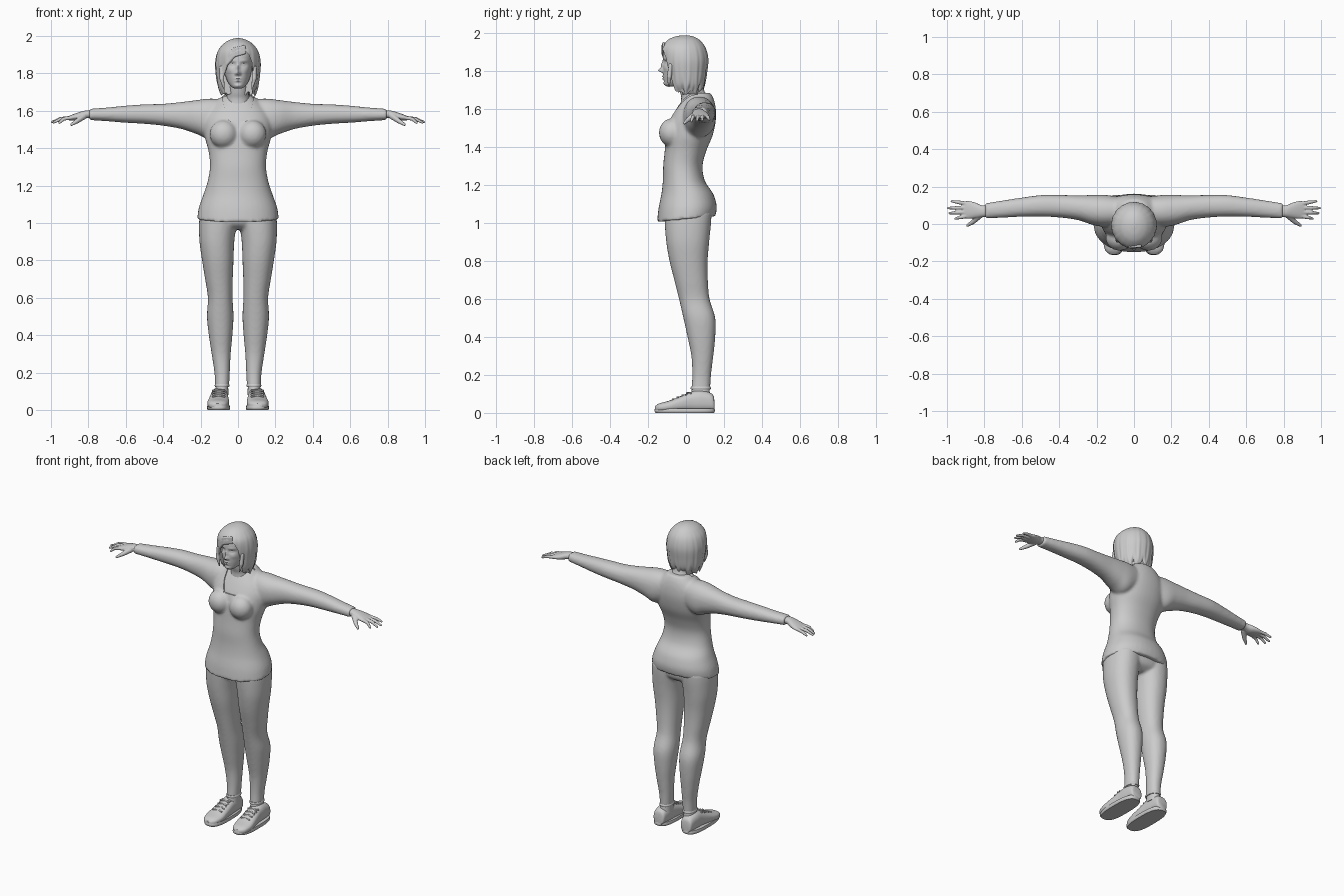
import bpy, bmesh, math
from mathutils import Vector, Matrix

if "Cube" in bpy.data.objects:
    bpy.data.objects.remove(bpy.data.objects["Cube"])

grey = bpy.data.materials.new("plain_grey")
grey.use_nodes = True
grey.diffuse_color = (0.6, 0.6, 0.6, 1)
grey.node_tree.nodes["Principled BSDF"].inputs["Base Color"].default_value = grey.diffuse_color


def spline(rows, steps):
    """Smoothly resample section rows (Catmull-Rom)."""
    pts = [rows[0]] + list(rows) + [rows[-1]]
    out = []
    for i in range(1, len(pts) - 2):
        for s in range(steps):
            t = s / steps
            out.append([b + t * (c - a + t * (2 * a - 5 * b + 4 * c - d + t * (3 * b - 3 * c + d - a))) / 2
                        for a, b, c, d in zip(*pts[i - 1:i + 3])])
    return out + [list(rows[-1])]


def loft(bm, axis, rows, power=2.2, n=40, steps=5, side=1):
    """Rows are (position, centre u, radius u, low v, high v)."""
    rings = []
    for pos, uc, ur, low, high in spline(rows, steps):
        ring = []
        for k in range(n):
            c, s = math.cos(math.tau * k / n), math.sin(math.tau * k / n)
            u = uc + ur * math.copysign(abs(c) ** (2 / power), c)
            v = (low + high) / 2 + (high - low) / 2 * math.copysign(abs(s) ** (2 / power), s)
            x, y, z = {0: (pos, u, v), 1: (u, pos, v), 2: (u, v, pos)}[axis]
            ring.append(bm.verts.new((x * side, y, z)))
        rings.append(ring)
    faces = [bm.faces.new(rings[0]), bm.faces.new(rings[-1])]
    for a, b in zip(rings, rings[1:]):
        faces += [bm.faces.new((a[k - 1], a[k], b[k], b[k - 1])) for k in range(n)]
    bmesh.ops.recalc_face_normals(bm, faces=faces)


def ball(bm, centre, size):
    m = Matrix.Translation(centre) @ Matrix.Diagonal((*size, 1))
    bmesh.ops.create_uvsphere(bm, u_segments=20, v_segments=12, radius=1, matrix=m)


def limb(bm, start, end, r1, r2):
    """Tapered rod with round ends."""
    a, b = Vector(start), Vector(end)
    turn = (b - a).to_track_quat("Z", "Y").to_matrix().to_4x4()
    bmesh.ops.create_cone(bm, cap_ends=True, segments=14, radius1=r1, radius2=r2,
                          depth=(b - a).length, matrix=Matrix.Translation((a + b) / 2) @ turn)
    ball(bm, a, (r1, r1, r1))
    ball(bm, b, (r2, r2, r2))


def prism(name, outline, front, back):
    """Hidden cutter: an outline in x and z pushed along y."""
    bm = bmesh.new()
    face = bm.faces.new([bm.verts.new((x, front, z)) for x, z in outline])
    new = bmesh.ops.extrude_face_region(bm, geom=[face])["geom"]
    for v in new:
        if isinstance(v, bmesh.types.BMVert):
            v.co.y = back
    bmesh.ops.recalc_face_normals(bm, faces=bm.faces)
    mesh = bpy.data.meshes.new(name)
    bm.to_mesh(mesh)
    obj = bpy.data.objects.new(name, mesh)
    obj.hide_render = True
    bpy.context.collection.objects.link(obj)
    return obj


def finish(name, bm, voxel=0, inset=0, cutter=None):
    """Fuse, cut and shade a part."""
    mesh = bpy.data.meshes.new(name)
    bm.to_mesh(mesh)
    bm.free()
    obj = bpy.data.objects.new(name, mesh)
    bpy.context.collection.objects.link(obj)
    if voxel:
        fuse = obj.modifiers.new("fuse", "REMESH")
        fuse.mode, fuse.voxel_size = "VOXEL", voxel
        soft = obj.modifiers.new("soften", "SMOOTH")
        soft.factor, soft.iterations = 0.5, 5
    if inset:
        shrink = obj.modifiers.new("shrink", "DISPLACE")
        shrink.strength, shrink.mid_level = -inset, 0
    if cutter:
        cut = obj.modifiers.new("cut", "BOOLEAN")
        cut.operation, cut.object, cut.solver = "DIFFERENCE", cutter, "EXACT"
    graph = bpy.context.evaluated_depsgraph_get()
    baked = bpy.data.meshes.new_from_object(obj.evaluated_get(graph))
    obj.modifiers.clear()
    obj.data = baked
    if cutter:
        bpy.data.objects.remove(cutter)
    baked.materials.clear()
    baked.materials.append(grey)
    baked.shade_smooth()
    baked.set_sharp_from_angle(angle=math.radians(50))
    return obj


# Shirt: torso, bust and sleeves fused, with a scooped neckline
torso = [(1.02, 0, .218, -.152, .155), (1.08, 0, .21, -.145, .162), (1.15, 0, .186, -.13, .145),
         (1.22, 0, .163, -.122, .1), (1.3, 0, .15, -.12, .087), (1.38, 0, .157, -.112, .107),
         (1.46, 0, .177, -.105, .14), (1.54, 0, .18, -.088, .157), (1.6, 0, .16, -.058, .157),
         (1.65, 0, .115, -.025, .147), (1.685, 0, .075, .0, .13)]
sleeve = [(.06, .07, .07, 1.5, 1.66), (.15, .07, .085, 1.45, 1.665), (.22, .075, .08, 1.475, 1.657),
          (.3, .087, .066, 1.502, 1.647), (.4, .095, .06, 1.52, 1.637), (.5, .097, .057, 1.53, 1.634),
          (.6, .09, .051, 1.536, 1.627), (.7, .08, .046, 1.544, 1.617), (.795, .07, .041, 1.55, 1.61)]
bm = bmesh.new()
loft(bm, 2, torso)
for side in (1, -1):
    loft(bm, 0, sleeve, side=side)
    ball(bm, (side * .077, -.075, 1.475), (.075, .068, .075))
for v in bm.verts:
    if v.co.z < 1.12:
        v.co.z += v.co.y * .1 * (1.12 - v.co.z) / .1
scoop = [(-.045, 1.545), (.045, 1.545), (.07, 1.6), (.092, 1.72), (-.092, 1.72), (-.07, 1.6)]
finish("shirt", bm, .009, cutter=prism("neckline_cutter", scoop, -.3, .06))

# Skin under the neckline, and the neck
bm = bmesh.new()
loft(bm, 2, torso[6:])
finish("upper_chest", bm, .009, inset=.006)
bm = bmesh.new()
loft(bm, 2, [(1.6, 0, .075, -.03, .12), (1.66, 0, .064, -.025, .115), (1.7, 0, .056, -.035, .095),
             (1.78, 0, .055, -.05, .08)])
finish("neck", bm)

# Trousers: legs and hips fused
leg = [(.12, .085, .037, .028, .127), (.2, .085, .041, .033, .132), (.3, .09, .051, .028, .144),
       (.4, .093, .063, .008, .154), (.5, .095, .071, -.014, .154), (.6, .095, .066, -.037, .124),
       (.7, .102, .074, -.062, .115), (.8, .108, .084, -.087, .114), (.9, .113, .093, -.104, .122),
       (1, .108, .1, -.112, .132), (1.06, .105, .098, -.112, .135)]
bm = bmesh.new()
loft(bm, 2, [(.965, 0, .1, -.06, .08), (1, 0, .19, -.1, .125), (1.08, 0, .2, -.11, .135)])
for side in (1, -1):
    loft(bm, 2, leg, side=side)
finish("trousers", bm, .009)

# Head: an egg-like loft with features pushed in and out of the front
bm = bmesh.new()
loft(bm, 2, [(1.718, 0, .018, -.1, -.06), (1.728, 0, .034, -.112, -.02), (1.75, 0, .053, -.116, .04),
             (1.79, 0, .068, -.12, .08), (1.84, 0, .075, -.12, .09), (1.9, 0, .075, -.118, .09),
             (1.95, 0, .05, -.08, .06), (1.965, 0, .02, -.04, .02)], n=112, steps=10)
features = [(0, 1.803, .011, .011, .024), (0, 1.83, .009, .02, .012), (0, 1.772, .016, .004, .007),
            (0, 1.759, .014, .005, .007), (0, 1.734, .018, .009, .005)]
for s in (1, -1):
    features += [(s * .031, 1.846, .017, .01, -.012), (s * .031, 1.845, .011, .005, .008),
                 (s * .034, 1.867, .02, .006, .004), (s * .012, 1.797, .006, .006, .006),
                 (s * .045, 1.815, .018, .015, .004)]
for v in bm.verts:
    if v.co.y < -.03:
        x, z = v.co.x, v.co.z
        v.co.y -= sum(push * math.exp(-((x - fx) / sx) ** 2 - ((z - fz) / sz) ** 2)
                      for fx, fz, sx, sz, push in features)
finish("head", bm)

# Hair: a grooved bob with an opening for the face
bm = bmesh.new()
loft(bm, 2, [(1.695, 0, .092, -.075, .08), (1.73, 0, .108, -.098, .1), (1.79, 0, .117, -.115, .11),
             (1.86, 0, .121, -.13, .117), (1.92, 0, .107, -.13, .104), (1.96, 0, .075, -.1, .075),
             (1.98, 0, .042, -.062, .042), (1.988, 0, .012, -.02, .01)], power=2, n=120, steps=6)
for v in bm.verts:
    angle, drop = math.atan2(v.co.x, v.co.y), (1.99 - v.co.z) / .3
    grow = 1 + .018 * drop * (math.sin(19 * angle) + math.sin(31 * angle + 1) / 2)
    v.co.x, v.co.y = v.co.x * grow, v.co.y * grow
    v.co.z += .012 * max(0, drop - .7) / .3 * (math.sin(11 * angle) + math.sin(19 * angle))
opening = [(-.066, 1.6), (.07, 1.6), (.08, 1.8), (.074, 1.86), (.058, 1.9), (.032, 1.925),
           (0, 1.92), (-.035, 1.905), (-.062, 1.87), (-.077, 1.8)]
finish("hair", bm, cutter=prism("face_cutter", opening, -.3, -.02))

# Swept fringe and loose front locks
bm = bmesh.new()
for i in range(4):
    low = .012 * i
    path = [(.035, -.118, 1.945 - low), (-.02, -.122, 1.93 - low), (-.06, -.106, 1.885 - low),
            (-.082, -.086, 1.82 - low)]
    for a, b, r in zip(path, path[1:], (.008, .009, .008)):
        limb(bm, a, b, r, r)
for side in (1, -1):
    limb(bm, (side * .088, -.08, 1.83), (side * .086, -.088, 1.77), .012, .013)
    limb(bm, (side * .086, -.088, 1.77), (side * .074, -.09, 1.715), .013, .004)
finish("fringe", bm, .004)

# Hands, shoes and ankles
fingers = [(.11, .98, .122, 1.545), (.088, 1, .085, 1.54), (.064, .992, .058, 1.537), (.042, .962, .028, 1.535)]
for side, label in ((1, "left"), (-1, "right")):
    bm = bmesh.new()
    loft(bm, 0, [(.76, .07, .03, 1.56, 1.6), (.81, .068, .031, 1.56, 1.602), (.85, .073, .042, 1.55, 1.592),
                 (.89, .076, .048, 1.548, 1.578), (.91, .076, .04, 1.55, 1.57)], side=side)
    for root, tip, y, z in fingers:
        mid = (side * (.9 + tip) / 2, (root + y) / 2, 1.557)
        limb(bm, (side * .895, root, 1.562), mid, .011, .01)
        limb(bm, mid, (side * (tip - .006), y, z), .01, .007)
    limb(bm, (side * .825, .045, 1.57), (side * .86, .012, 1.545), .017, .013)
    limb(bm, (side * .86, .012, 1.545), (side * .89, -.008, 1.526), .013, .008)
    finish(label + "_hand", bm, .004)

    bm = bmesh.new()
    loft(bm, 1, [(.15, .1, .028, .01, .06), (.138, .1, .04, .008, .1), (.08, .1, .046, .005, .118),
                 (.03, .1, .048, .005, .112), (-.03, .103, .054, .005, .088), (-.09, .106, .058, .005, .064),
                 (-.14, .108, .046, .005, .05), (-.163, .108, .02, .01, .035)], power=2.5, side=side)
    finish(label + "_shoe", bm)
    bm = bmesh.new()
    loft(bm, 2, [(0, .104, .058, -.16, .148), (.01, .104, .062, -.166, .152), (.024, .104, .06, -.164, .15)],
         power=2.8, n=48, side=side)
    finish(label + "_sole", bm)
    bm = bmesh.new()
    for i in range(4):
        y, z = .015 - .025 * i, .11 - .011 * i
        for lean in (.01, -.01):
            limb(bm, (side * .073, y + lean, z - .006), (side * .133, y - lean, z - .006), .005, .005)
    finish(label + "_laces", bm)
    bm = bmesh.new()
    loft(bm, 2, [(.08, .087, .036, .025, .128), (.14, .085, .032, .033, .122)], side=side)
    loft(bm, 2, [(.122, .085, .037, .027, .128), (.13, .085, .04, .024, .131), (.138, .085, .037, .027, .128)],
         side=side)
    finish(label + "_ankle", bm)
